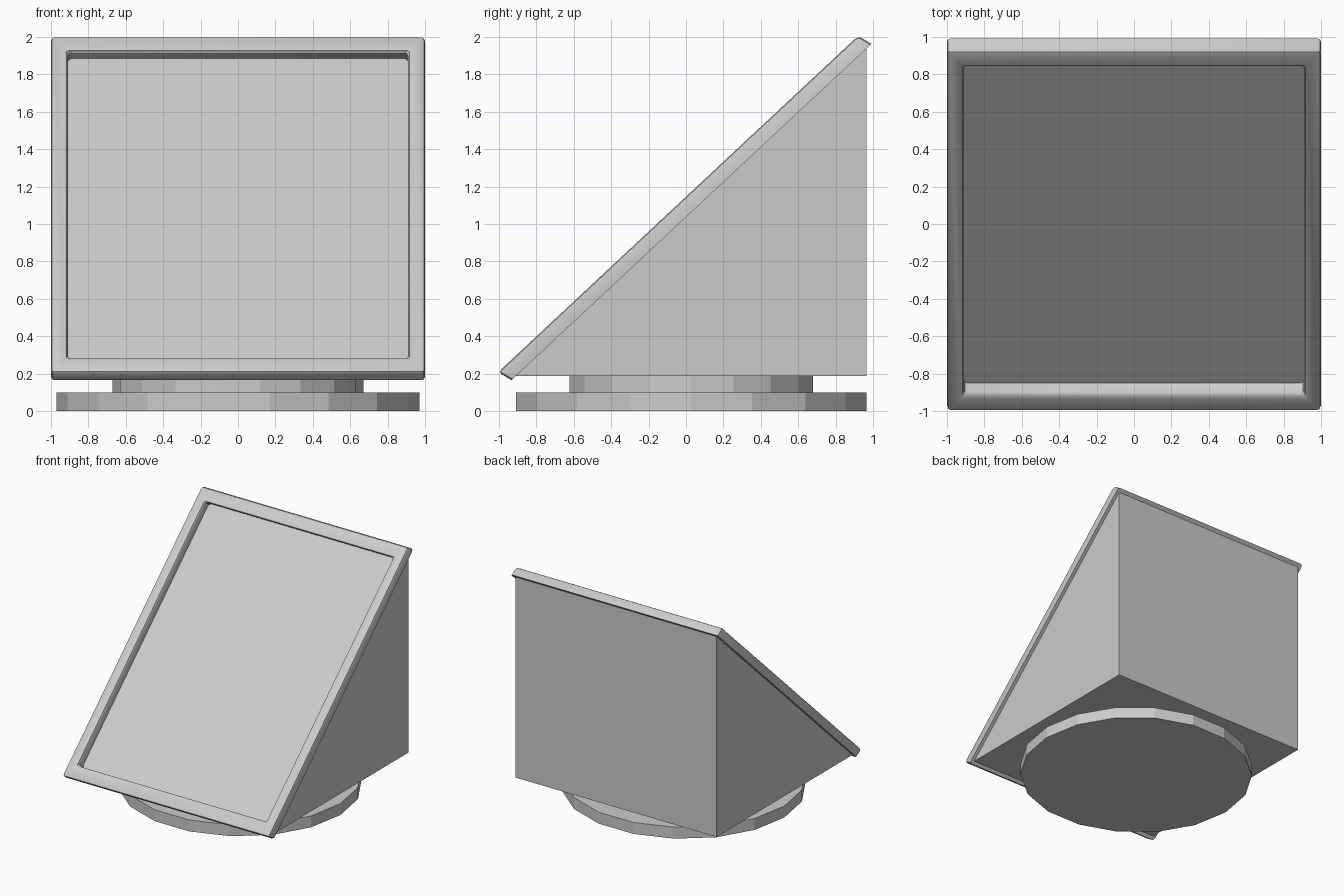
import bpy, bmesh, math
from mathutils import Matrix

if "Cube" in bpy.data.objects:
    bpy.data.objects.remove(bpy.data.objects["Cube"])

# Side-view (y, z) layout of the slanted face
LOW, HIGH = (-0.933, 0.165), (0.992, 1.963)   # ends of the frame's back edge
THICK = (-0.0715, 0.043)                      # frame thickness direction
SLOPE = (HIGH[1] - LOW[1]) / (HIGH[0] - LOW[0])

# Maps a square lying in xy (-1..1, height 0..1) on to the slanted face
SLANT = Matrix((
    (1, 0, 0, 0),
    (0, (HIGH[0] - LOW[0]) / 2, THICK[0], (HIGH[0] + LOW[0]) / 2),
    (0, (HIGH[1] - LOW[1]) / 2, THICK[1], (HIGH[1] + LOW[1]) / 2),
    (0, 0, 0, 1)))


def finish(bm, name, smooth=False):
    bmesh.ops.recalc_face_normals(bm, faces=bm.faces)
    mesh = bpy.data.meshes.new(name)
    bm.to_mesh(mesh)
    bm.free()
    ob = bpy.data.objects.new(name, mesh)
    bpy.context.collection.objects.link(ob)
    if smooth:
        bpy.ops.object.select_all(action='DESELECT')
        ob.select_set(True)
        bpy.context.view_layer.objects.active = ob
        bpy.ops.object.shade_smooth_by_angle(angle=math.radians(30))
    return ob


def square(bm, r, h):
    return [bm.verts.new((x * r, y * r, h)) for x, y in ((-1, -1), (1, -1), (1, 1), (-1, 1))]


def disc(name, rx, ry, z0, z1):
    bm = bmesh.new()
    bmesh.ops.create_cone(bm, cap_ends=True, segments=18, radius1=1, radius2=1, depth=1)
    # turn so that a corner points along x
    v = max(bm.verts, key=lambda p: p.co.x).co
    bm.transform(Matrix.Rotation(-math.atan2(v.y, v.x), 4, 'Z'))
    bm.transform(Matrix.Translation((0, 0.028, (z0 + z1) / 2)) @ Matrix.Diagonal((rx, ry, z1 - z0, 1)))
    return finish(bm, name)


# Round base and neck
disc("base", 0.97, 0.952, 0, 0.1)
disc("neck", 0.67, 0.66, 0.1, 0.187)

# Wedge-shaped body
bottom, back = 0.187, 0.965
profile = [(LOW[0] + (bottom - LOW[1]) / SLOPE, bottom), (back, bottom),
           (back, LOW[1] + (back - LOW[0]) * SLOPE)]
bm = bmesh.new()
face = bm.faces.new([bm.verts.new((-0.97, y, z)) for y, z in profile])
ext = bmesh.ops.extrude_face_region(bm, geom=[face])["geom"]
bmesh.ops.translate(bm, vec=(1.94, 0, 0), verts=[g for g in ext if isinstance(g, bmesh.types.BMVert)])
finish(bm, "body")

# Bevelled square frame, sheared on to the slope
bm = bmesh.new()
H = 0.083
rings = [square(bm, 1, 0), square(bm, 1, H), square(bm, 0.91, H), square(bm, 0.91, 0)]
for a, b in zip(rings, rings[1:] + rings[:1]):
    for i in range(4):
        j = (i + 1) % 4
        bm.faces.new((a[i], a[j], b[j], b[i]))
corner = {frozenset((a[i], b[i])) for a, b in ((rings[0], rings[1]), (rings[2], rings[3])) for i in range(4)}
rims = {frozenset((r[i], r[(i + 1) % 4])) for r in rings[1:3] for i in range(4)}
edges = [e for e in bm.edges if frozenset(e.verts) in corner | rims]
bmesh.ops.bevel(bm, geom=edges, offset=0.02, segments=2, profile=0.5, affect='EDGES', clamp_overlap=True)
bm.transform(SLANT @ Matrix.Diagonal((1, 1, 1 / H, 1)))
finish(bm, "frame", smooth=True)

# Pale screen lying in the frame
bm = bmesh.new()
bm.faces.new(square(bm, 0.93, 0.05))
bm.transform(SLANT)
screen = finish(bm, "screen")
pale = bpy.data.materials.new("pale_screen")
pale.diffuse_color = (0.9, 0.9, 0.9, 1)
pale.use_nodes = True
pale.node_tree.nodes["Principled BSDF"].inputs["Base Color"].default_value = pale.diffuse_color
screen.data.materials.append(pale)
